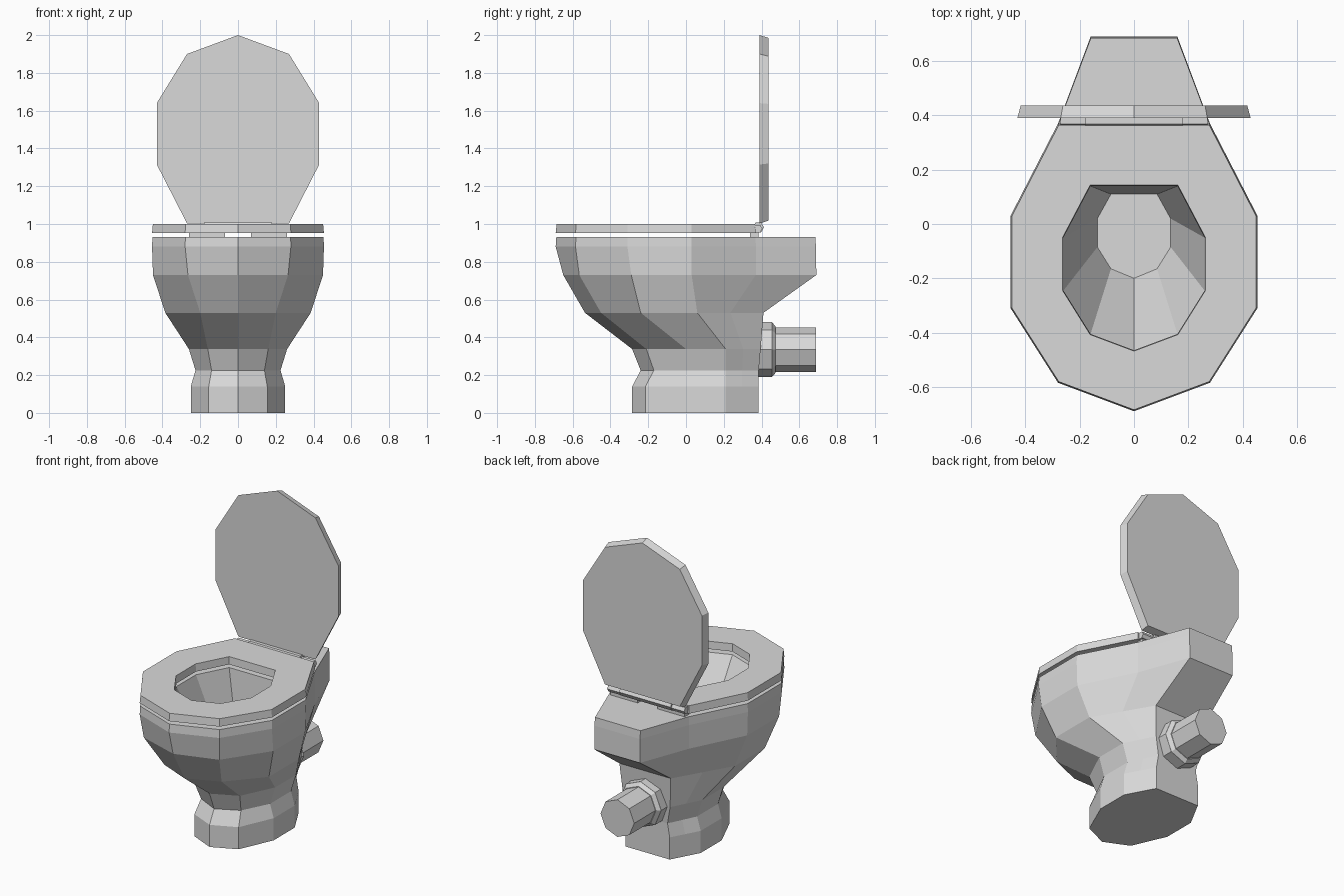
import bpy, bmesh, math
from mathutils import Matrix, Vector

cube = bpy.data.objects.get("Cube")
if cube:
    bpy.data.objects.remove(cube, do_unlink=True)

ceramic = bpy.data.materials.new("pale_grey_ceramic")
ceramic.use_nodes = True
colour = (0.7, 0.7, 0.7, 1)
ceramic.diffuse_color = colour
ceramic.node_tree.nodes["Principled BSDF"].inputs["Base Color"].default_value = colour


def finish(name, bm):
    """Turn a bmesh into a flat shaded, ceramic object."""
    bmesh.ops.recalc_face_normals(bm, faces=bm.faces)
    mesh = bpy.data.meshes.new(name)
    bm.to_mesh(mesh)
    bm.free()
    mesh.materials.append(ceramic)
    obj = bpy.data.objects.new(name, mesh)
    bpy.context.collection.objects.link(obj)
    return obj


def mirrored(half):
    """Close a half outline, whose first point lies on the centre line."""
    return half + [(-x, y) for x, y in reversed(half[1:])]


def loft(name, rings, closed=False, upright=False):
    """Skin (height, half outline) rings; cap the ends or join them in a loop."""
    bm = bmesh.new()
    loops = []
    for level, half in rings:
        points = mirrored(half)
        loops.append([bm.verts.new((x, level, v) if upright else (x, v, level))
                      for x, v in points])
    pairs = list(zip(loops, loops[1:]))
    if closed:
        pairs.append((loops[-1], loops[0]))
    else:
        bm.faces.new(loops[0])
        bm.faces.new(loops[-1])
    for low, high in pairs:
        n = len(low)
        for i in range(n):
            j = (i + 1) % n
            bm.faces.new((low[i], low[j], high[j], high[i]))
    return finish(name, bm)


def scaled(half, factor, centre):
    return [(x * factor, centre + (v - centre) * factor) for x, v in half]


def with_middle(half):
    """Add a point halfway along the last edge."""
    (ax, ay), (bx, by) = half[-2:]
    return half[:-1] + [((ax + bx) / 2, (ay + by) / 2), half[-1]]


def rod(name, sides, radius, radius_end, length, centre, axis):
    bm = bmesh.new()
    turn = Vector((0, 0, 1)).rotation_difference(Vector(axis)).to_matrix().to_4x4()
    bmesh.ops.create_cone(bm, cap_ends=True, segments=sides, radius1=radius,
                          radius2=radius_end, depth=length,
                          matrix=Matrix.Translation(centre) @ turn)
    return finish(name, bm)


def block(name, size, centre):
    bm = bmesh.new()
    bmesh.ops.create_cube(bm, size=1, matrix=Matrix.Translation(centre)
                          @ Matrix.Diagonal((*size, 1)))
    return finish(name, bm)


# Outlines, from the front centre round to the back corner
rim = [(0, -.69), (.28, -.585), (.455, -.31), (.455, .03), (.28, .37)]
opening = [(0, -.465), (.16, -.405), (.26, -.245), (.26, -.05), (.16, .14)]
drain = [(0, -.2), (.085, -.165), (.135, -.085), (.135, .02), (.085, .11)]
foot = with_middle([(0, -.285), (.155, -.215), (.25, 0), (.25, .21), (.155, .385)])
ankle = with_middle([(0, -.24), (.14, -.17), (.225, 0), (.225, .21), (.14, .385)])
neck = with_middle([(0, -.285), (.16, -.21), (.26, 0), (.26, .21), (.165, .395)])
belly = with_middle([(0, -.535), (.2, -.45), (.385, -.24), (.385, .06), (.18, .41)])
shoulder = [(0, -.65), (.265, -.565), (.45, -.29), (.45, .03), (.28, .37), (.16, .69)]
shelf = rim + [(.16, .688)]


def inner(half):
    """Split the straight back edge so it matches the outer outline."""
    x, y = half[-1]
    return half + [(x / 2, y)]


# Pedestal, bowl and rear shelf in one skin
loft("bowl_and_pedestal", [
    (0, foot), (.14, foot), (.225, ankle), (.338, neck), (.53, belly),
    (.73, shoulder), (.88, shelf), (.932, scaled(shelf, .995, 0)),
    (.932, inner(opening)), (.5, inner(drain))])

# Seat ring
loft("seat", [(.952, rim), (1, scaled(rim, .99, -.16)),
              (1, scaled(opening, 1.01, -.16)), (.952, opening)], closed=True)

# Raised lid, slightly narrower at the back
lid = [(0, 2), (.27, 1.9), (.43, 1.64), (.43, 1.315), (.27, 1.003)]
loft("lid", [(.39, lid), (.437, scaled(lid, .97, 1.5))], upright=True)

# Hinge barrels and pads
rod("lid_hinge", 6, .03, .03, .36, (0, .383, .982), (1, 0, 0))
for side, label in ((1, "left"), (-1, "right")):
    rod(label + "_hinge", 6, .024, .024, .09, (side * .225, .38, .975), (1, 0, 0))
    block(label + "_hinge_pad", (.19, .045, .03), (side * .165, .362, .944))

# Outlet pipe with its collar
back = (0, 1, 0)
rod("outlet_collar", 8, .145, .145, .075, (0, .418, .335), back)
rod("outlet_collar_bevel", 8, .145, .122, .02, (0, .465, .335), back)
rod("outlet_pipe", 8, .118, .118, .24, (0, .567, .335), back)
